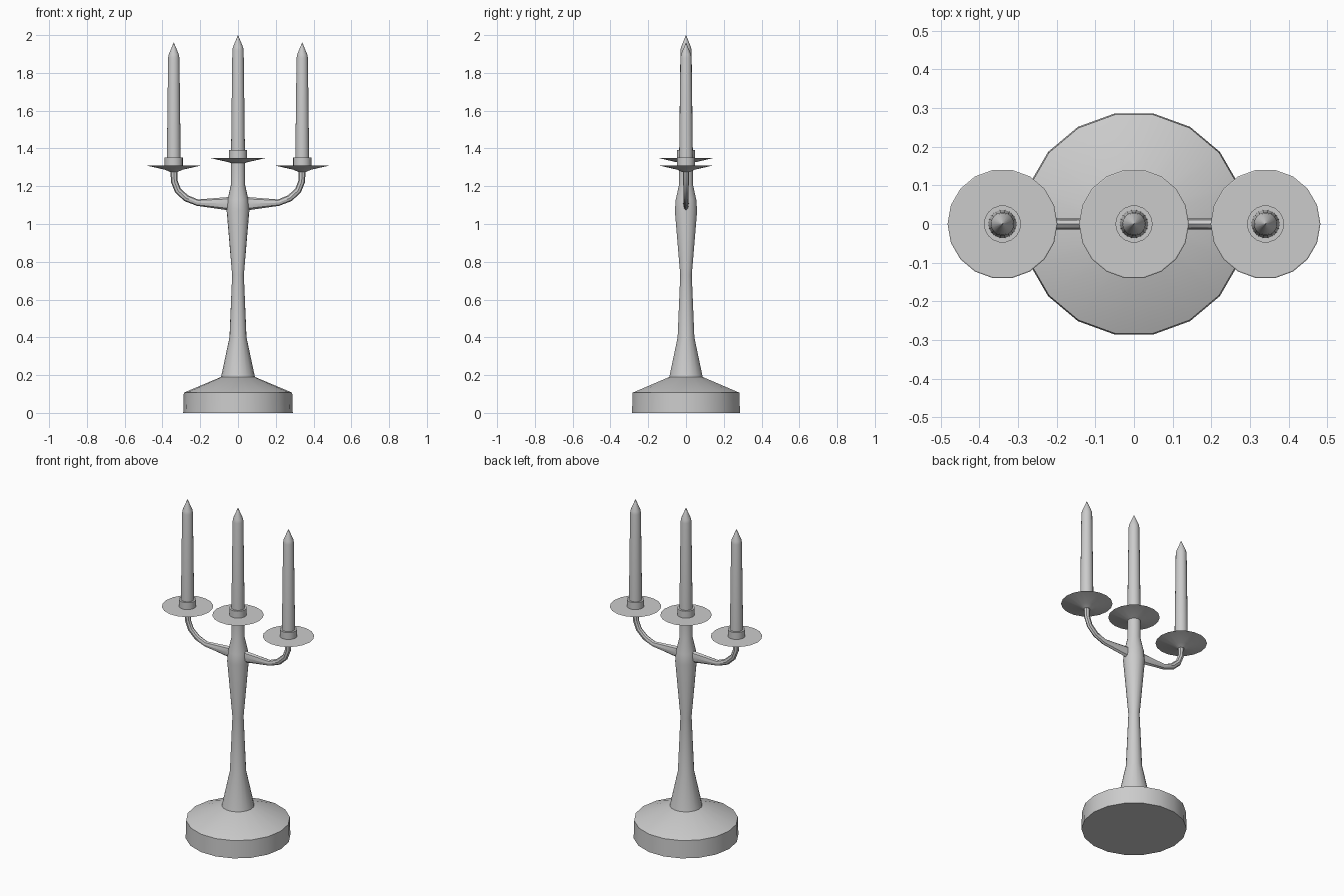
import bpy, bmesh, math
from mathutils import Vector

if "Cube" in bpy.data.objects:
    bpy.data.objects.remove(bpy.data.objects["Cube"])

SIDES = 18


def finish(name, bm):
    bmesh.ops.recalc_face_normals(bm, faces=bm.faces[:])
    me = bpy.data.meshes.new(name)
    bm.to_mesh(me)
    bm.free()
    ob = bpy.data.objects.new(name, me)
    bpy.context.collection.objects.link(ob)
    bpy.ops.object.select_all(action='DESELECT')
    ob.select_set(True)
    bpy.context.view_layer.objects.active = ob
    bpy.ops.object.shade_smooth_by_angle(angle=math.radians(25))
    return ob


def skin(name, rings):
    """Bridge equal-sized rings of points and cap both ends."""
    bm = bmesh.new()
    loops = [[bm.verts.new(p) for p in ring] for ring in rings]
    n = len(loops[0])
    for a, b in zip(loops, loops[1:]):
        for i in range(n):
            j = (i + 1) % n
            bm.faces.new((a[i], a[j], b[j], b[i]))
    bm.faces.new(loops[0])
    bm.faces.new(loops[-1])
    bmesh.ops.remove_doubles(bm, verts=bm.verts[:], dist=1e-5)
    return finish(name, bm)


def lathe(name, profile, x=0.0, z=0.0):
    angles = [2 * math.pi * i / SIDES for i in range(SIDES)]
    return skin(name, [[(x + r * math.cos(a), r * math.sin(a), z + h) for a in angles]
                       for r, h in profile])


def candle_set(tag, x, z):
    # shallow drip plate, socket and pointed candle; z is the plate rim height
    lathe(tag + "_drip_plate", [(0.02, -0.034), (0.045, -0.022), (0.142, 0.0), (0.139, 0.002)], x, z)
    lathe(tag + "_socket", [(0.048, -0.005), (0.048, 0.044)], x, z)
    lathe(tag + "_candle", [(0.037, 0.0), (0.03, 0.57), (0.027, 0.588), (0.0005, 0.652)], x, z)


def arm(tag, s):
    # flattened tube, taller where it meets the stem: x, z, half height, half width
    path = [(0.02, 1.109, 0.037, 0.015), (0.06, 1.108, 0.034, 0.015), (0.215, 1.113, 0.017, 0.014),
            (0.275, 1.137, 0.018, 0.014), (0.318, 1.177, 0.018, 0.014),
            (0.337, 1.225, 0.018, 0.015), (0.34, 1.29, 0.018, 0.016)]
    pts = [Vector((s * x, 0, z)) for x, z, h, w in path]
    rings = []
    for i, p in enumerate(pts):
        t = (pts[min(i + 1, len(pts) - 1)] - pts[max(i - 1, 0)]).normalized()
        n = Vector((-t.z, 0, t.x))
        h, w = path[i][2:]
        rings.append([p + n * h * math.cos(a) + Vector((0, w * math.sin(a), 0))
                      for a in (math.pi / 4 * k for k in range(8))])
    skin(tag + "_arm", rings)


# foot and turned stem
lathe("base", [(0.29, 0.0), (0.287, 0.107), (0.09, 0.19), (0.0, 0.19)])
lathe("stem", [(0.09, 0.189), (0.045, 0.40), (0.031, 0.73), (0.06, 1.07),
               (0.055, 1.13), (0.037, 1.21), (0.037, 1.335)])

# candles and side arms
candle_set("centre", 0.0, 1.348)
for tag, s in (("left", -1), ("right", 1)):
    arm(tag, s)
    candle_set(tag, s * 0.34, 1.309)
